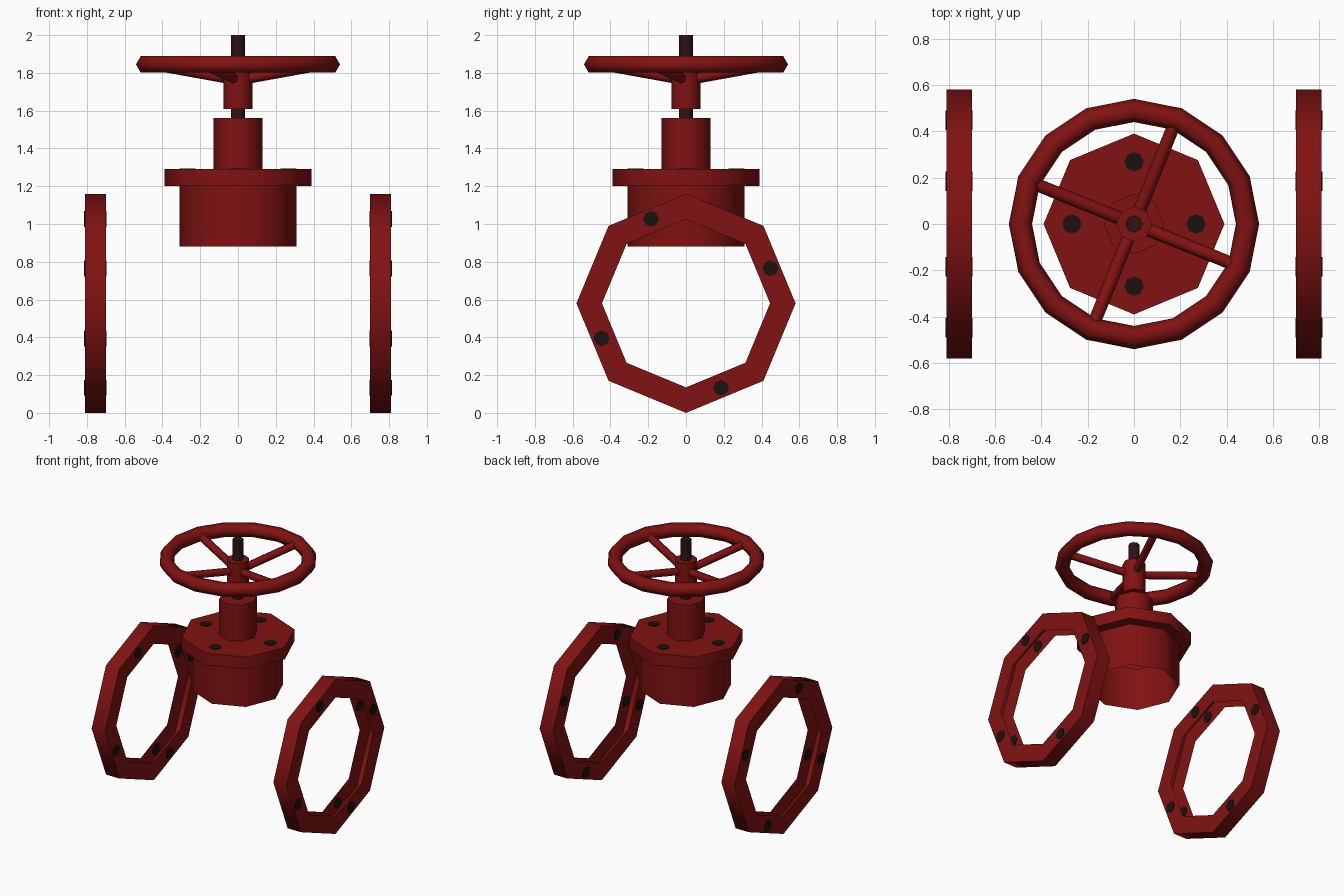
import bpy, bmesh, math
from mathutils import Matrix, Vector

if "Cube" in bpy.data.objects:
    bpy.data.objects.remove(bpy.data.objects["Cube"])


def material(name, rgb):
    m = bpy.data.materials.new(name)
    m.diffuse_color = (*rgb, 1)
    m.use_nodes = True
    m.node_tree.nodes["Principled BSDF"].inputs["Base Color"].default_value = m.diffuse_color
    return m


RED = material("valve_red", (0.22, 0.006, 0.006))
STEEL = material("dark_stem", (0.03, 0.006, 0.007))
BLACK = material("bolt_black", (0.012, 0.005, 0.005))


def finish(name, bm, mat, angle=50):
    bmesh.ops.remove_doubles(bm, verts=bm.verts, dist=1e-5)
    bmesh.ops.recalc_face_normals(bm, faces=bm.faces)
    me = bpy.data.meshes.new(name)
    bm.to_mesh(me)
    bm.free()
    ob = bpy.data.objects.new(name, me)
    bpy.context.collection.objects.link(ob)
    me.materials.append(mat)
    bpy.ops.object.select_all(action='DESELECT')
    ob.select_set(True)
    bpy.context.view_layer.objects.active = ob
    bpy.ops.object.shade_smooth_by_angle(angle=math.radians(angle))
    return ob


def lathe(name, profile, mat, sides=8, closed=False, matrix=None, angle=50):
    """Turn a (radius, height) profile around z; radius 0 gives a cap."""
    bm = bmesh.new()
    pts = profile + profile[:1] if closed else profile
    rings = []
    for r, z in pts:
        if r == 0:
            rings.append([bm.verts.new((0, 0, z))] * sides)
        else:
            rings.append([bm.verts.new((r * math.cos(math.tau * i / sides),
                                        r * math.sin(math.tau * i / sides), z))
                          for i in range(sides)])
    for a, b in zip(rings, rings[1:]):
        for i in range(sides):
            j = (i + 1) % sides
            bm.faces.new(list(dict.fromkeys((a[i], a[j], b[j], b[i]))))
    if matrix:
        bm.transform(matrix)
    return finish(name, bm, mat, angle)


def rod(name, p, q, r, mat, sides=8):
    p, q = Vector(p), Vector(q)
    d = q - p
    m = Matrix.Translation(p) @ d.to_track_quat('Z', 'Y').to_matrix().to_4x4()
    return lathe(name, [(0, 0), (r, 0), (r, d.length), (0, d.length)], mat, sides, matrix=m)


# Pipe flanges: hollow octagonal rings, open on the inside, bolts on both plates
for side, sx in (("left", -1), ("right", 1)):
    m = Matrix.Translation((sx * 0.755, 0, 0.58)) @ Matrix.Rotation(math.pi / 2, 4, 'Y')
    lathe(side + "_flange", [(0.445, -0.055), (0.58, -0.055), (0.58, 0.055), (0.445, 0.055)],
          RED, matrix=m)
    for k in range(4):
        a = math.radians(22.5 + 90 * k)
        y, z = 0.484 * math.cos(a), 0.58 + 0.484 * math.sin(a)
        for x in (sx * 0.755 - 0.055, sx * 0.755 + 0.055):
            rod(f"{side}_flange_bolt", (x - 0.004, y, z), (x + 0.004, y, z), 0.042, BLACK)

# Bonnet: open lower barrel, bolted plate and neck
lathe("bonnet_barrel", [(0.31, 0.88), (0.31, 1.20)], RED)
lathe("bonnet_plate", [(0.31, 1.20), (0.39, 1.20), (0.39, 1.29), (0, 1.29)], RED)
lathe("bonnet_neck", [(0.13, 1.29), (0.13, 1.56), (0, 1.56)], RED)
for k in range(4):
    x, y = 0.268 * math.cos(k * math.pi / 2), 0.268 * math.sin(k * math.pi / 2)
    rod("bonnet_bolt", (x, y, 1.286), (x, y, 1.294), 0.042, BLACK)

# Stem and hub
rod("stem", (0, 0, 1.55), (0, 0, 2.0), 0.037, STEEL)
rod("wheel_hub", (0, 0, 1.61), (0, 0, 1.85), 0.077, RED)

# Hand wheel: sixteen-sided rim with hexagonal section, four rising spokes
rim = [(0.49 + 0.05 * math.cos(k * math.pi / 3), 1.845 + 0.05 * math.sin(k * math.pi / 3))
       for k in range(6)]
lathe("wheel_rim", rim, RED, sides=16, closed=True, angle=65)
for k in range(4):
    a = math.radians(68 + 90 * k)
    c, s = math.cos(a), math.sin(a)
    rod("wheel_spoke", (0.04 * c, 0.04 * s, 1.768), (0.47 * c, 0.47 * s, 1.84), 0.028, RED)
